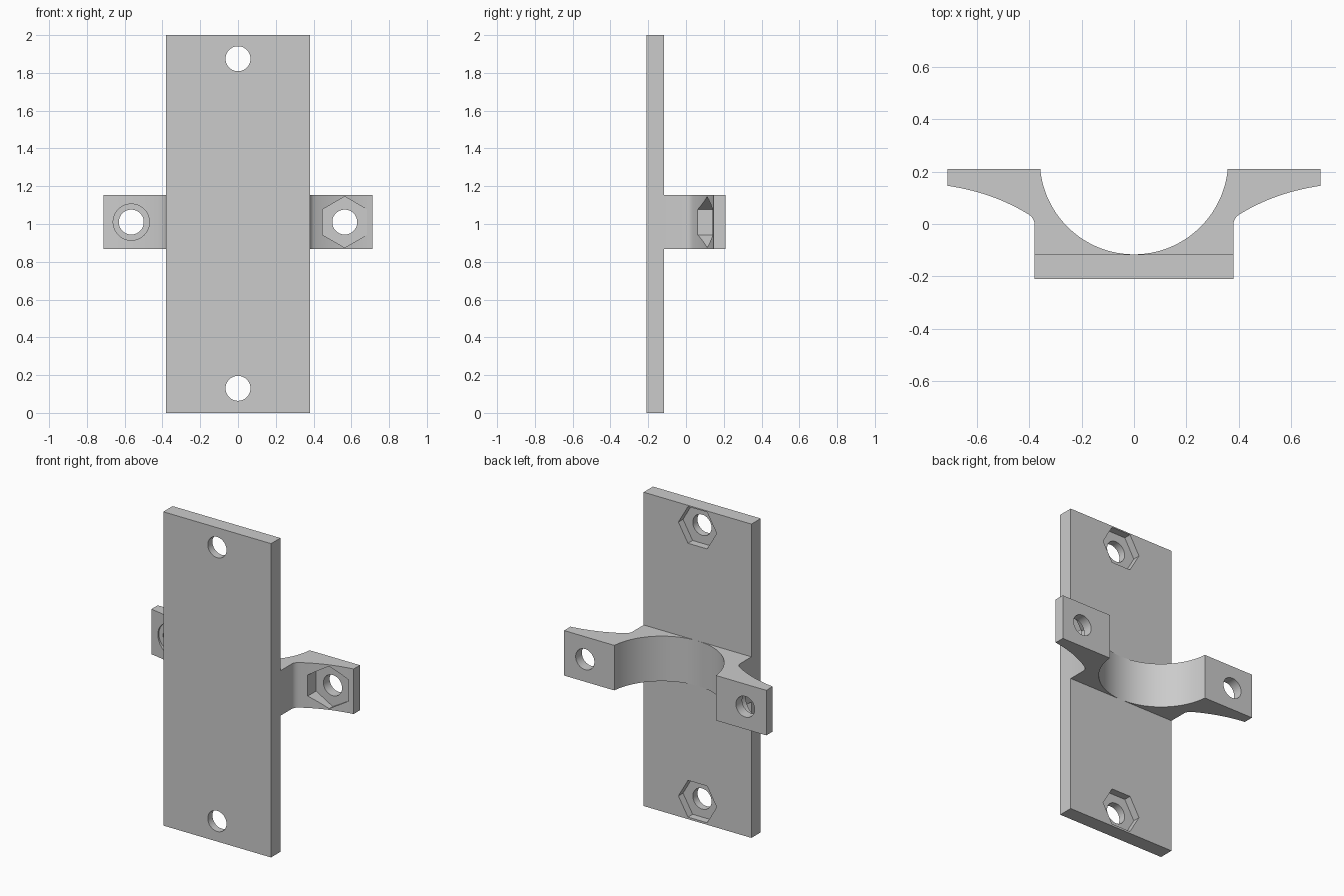
import bpy, bmesh, math
from mathutils import Matrix, Vector

old = bpy.data.objects.get("Cube")
if old:
    bpy.data.objects.remove(old, do_unlink=True)

grey = bpy.data.materials.new("plain grey")
grey.use_nodes = True
grey.diffuse_color = (0.6, 0.6, 0.6, 1)
grey.node_tree.nodes["Principled BSDF"].inputs["Base Color"].default_value = (0.6, 0.6, 0.6, 1)

BACK, PLATE_BACK = 0.21, -0.116
EAR_X, EAR_Z, HOLE_R, HEX_R = 0.565, 1.01, 0.066, 0.135
POCKET_Y = 0.147


def finish(bm, name):
    bmesh.ops.recalc_face_normals(bm, faces=bm.faces)
    mesh = bpy.data.meshes.new(name)
    bm.to_mesh(mesh)
    bm.free()
    mesh.materials.append(grey)
    obj = bpy.data.objects.new(name, mesh)
    bpy.context.collection.objects.link(obj)
    return obj


def prism(name, outline, z0, z1):
    bm = bmesh.new()
    face = bm.faces.new([bm.verts.new((x, y, z0)) for x, y in outline])
    top = bmesh.ops.extrude_face_region(bm, geom=[face])["geom"]
    bmesh.ops.translate(bm, vec=(0, 0, z1 - z0),
                        verts=[v for v in top if isinstance(v, bmesh.types.BMVert)])
    return finish(bm, name)


def bore(name, x, z, y0, y1, radius, sides=48, turn=0.0):
    """Cylinder or hexagon running along y."""
    bm = bmesh.new()
    matrix = (Matrix.Translation((x, (y0 + y1) / 2, z))
              @ Matrix.Rotation(turn, 4, "Y") @ Matrix.Rotation(math.pi / 2, 4, "X"))
    bmesh.ops.create_cone(bm, cap_ends=True, segments=sides, radius1=radius,
                          radius2=radius, depth=y1 - y0, matrix=matrix)
    obj = finish(bm, name)
    # Hexagons are turned so that a corner lies along x when turn is zero
    if sides == 6:
        far = max(obj.data.vertices, key=lambda v: v.co.x).co
        if abs(far.z - z) > 0.01 and turn == 0:
            obj.data.transform(Matrix.Translation((x, 0, z)) @ Matrix.Rotation(math.pi / 6, 4, "Y")
                               @ Matrix.Translation((-x, 0, -z)))
        if abs(far.z - z) < 0.01 and turn != 0:
            obj.data.transform(Matrix.Translation((x, 0, z)) @ Matrix.Rotation(math.pi / 6, 4, "Y")
                               @ Matrix.Translation((-x, 0, -z)))
    obj.hide_render = True
    return obj


def combine(target, tool, operation):
    mod = target.modifiers.new("bool", "BOOLEAN")
    mod.operation, mod.object, mod.solver = operation, tool, "EXACT"
    bpy.context.view_layer.objects.active = target
    bpy.ops.object.modifier_apply(modifier=mod.name)
    bpy.data.objects.remove(tool, do_unlink=True)


def bend(a, b, c, steps):
    a, b, c = Vector(a), Vector(b), Vector(c)
    return [tuple(a.lerp(b, i / steps).lerp(b.lerp(c, i / steps), i / steps))
            for i in range(steps + 1)]


# Backing plate
bracket = prism("mounting_bracket",
                [(-0.38, -0.21), (0.38, -0.21), (0.38, PLATE_BACK), (-0.38, PLATE_BACK)], 0, 2)

# Saddle clamp: flared ears outside, round cradle inside
side = ([(0.38, -0.16)] + bend((0.38, 0), (0.382, 0.022), (0.402, 0.036), 8)
        + bend((0.402, 0.036), (0.54, 0.121), (0.713, 0.146), 14)[1:] + [(0.713, BACK)])
radius, centre = 0.36, 0.244
start = math.asin((centre - BACK) / radius)
steps = 64
cradle = []
for i in range(steps + 1):
    a = -start - (math.pi - 2 * start) * i / steps
    cradle.append((radius * math.cos(a), centre + radius * math.sin(a)))
outline = side + cradle + [(-x, y) for x, y in reversed(side)]
combine(bracket, prism("saddle", outline, 0.867, 1.154), "UNION")

# Plate screw holes with hexagonal nut pockets at the back
for z in (0.13, 1.875):
    combine(bracket, bore("plate_hole", 0, z, -0.4, 0.1, HOLE_R), "DIFFERENCE")
    combine(bracket, bore("plate_nut_pocket", 0, z, -0.163, 0.1, HEX_R, 6), "DIFFERENCE")

# Ear bolt holes: nut pocket on the left, round counterbore on the right
for x in (-EAR_X, EAR_X):
    combine(bracket, bore("ear_hole", x, EAR_Z, -0.1, 0.4, HOLE_R), "DIFFERENCE")
combine(bracket, bore("ear_nut_pocket", EAR_X, EAR_Z, -0.1, POCKET_Y, HEX_R, 6, math.pi / 6), "DIFFERENCE")
combine(bracket, bore("ear_counterbore", -EAR_X, EAR_Z, -0.1, POCKET_Y, 0.096), "DIFFERENCE")

# Smooth curves, crisp edges
bpy.ops.object.select_all(action="DESELECT")
bracket.select_set(True)
bpy.context.view_layer.objects.active = bracket
bpy.ops.object.shade_smooth_by_angle(angle=math.radians(30))
